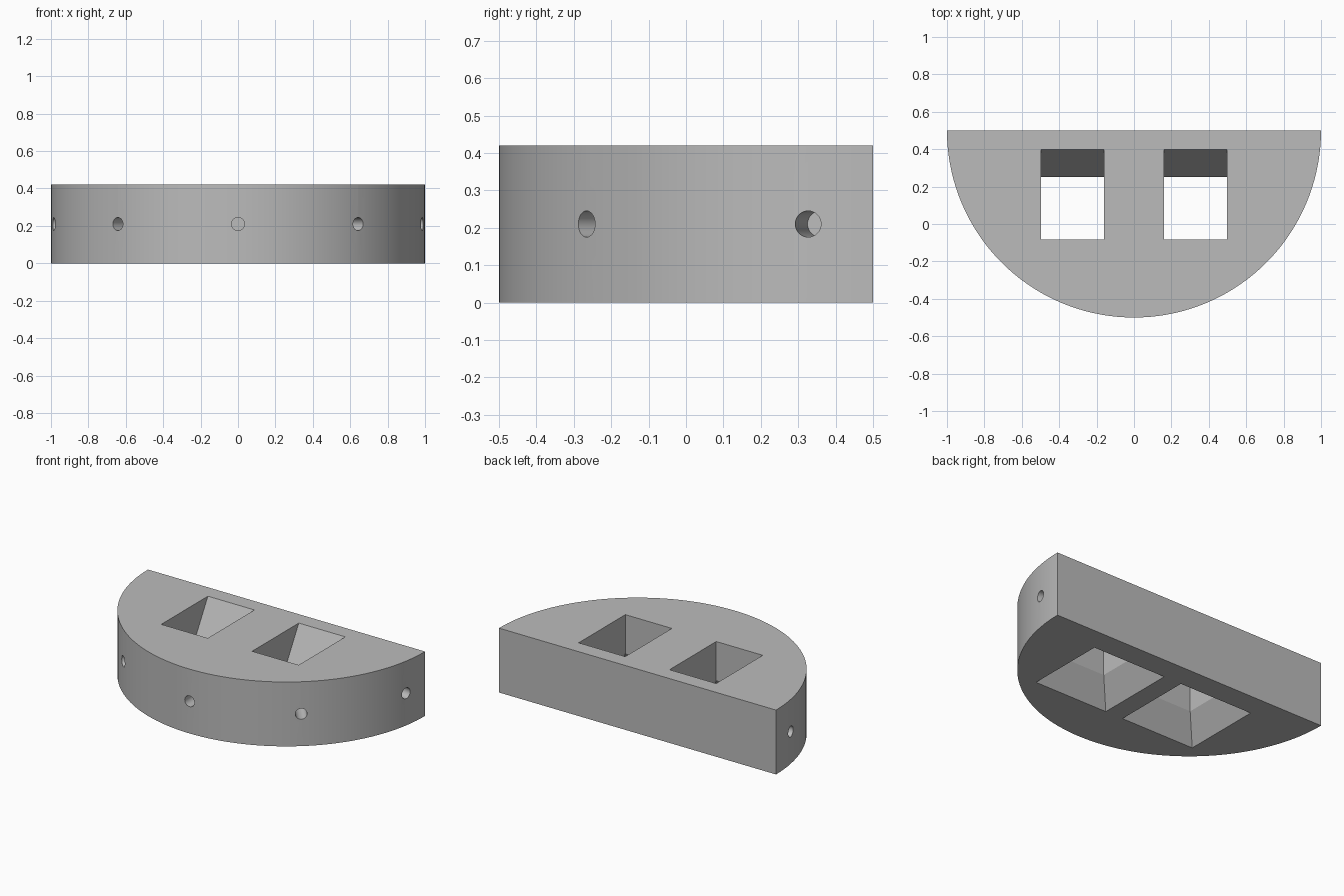
import bpy, bmesh
from math import sin, cos, pi, radians, tan
from mathutils import Matrix, Vector

cube = bpy.data.objects.get("Cube")
if cube:
    bpy.data.objects.remove(cube)

HEIGHT = 0.42
CENTRE_Y = 0.5      # centre of the half disc's arc
RIDGE_Z = 0.167     # height where the shaft walls change slope
SLOPE = tan(radians(30))

grey = bpy.data.materials.new("plain grey")
grey.use_nodes = True
colour = (0.5, 0.5, 0.5, 1)
grey.diffuse_color = colour
grey.node_tree.nodes["Principled BSDF"].inputs["Base Color"].default_value = colour


def make_object(name, bm):
    bmesh.ops.recalc_face_normals(bm, faces=bm.faces)
    mesh = bpy.data.meshes.new(name)
    bm.to_mesh(mesh)
    bm.free()
    mesh.materials.append(grey)
    obj = bpy.data.objects.new(name, mesh)
    bpy.context.collection.objects.link(obj)
    return obj


def loft(name, rings):
    """Solid through matching closed rings of points."""
    bm = bmesh.new()
    loops = [[bm.verts.new(p) for p in ring] for ring in rings]
    n = len(loops[0])
    for low, high in zip(loops, loops[1:]):
        for i in range(n):
            j = (i + 1) % n
            bm.faces.new((low[i], low[j], high[j], high[i]))
    bm.faces.new(loops[0])
    bm.faces.new(loops[-1])
    return make_object(name, bm)


def rectangle(x, half, y0, y1, z):
    return [(x - half, y0, z), (x + half, y0, z), (x + half, y1, z), (x - half, y1, z)]


# Half disc body
steps = 72
arc = [(cos(pi + pi * i / steps), CENTRE_Y + sin(pi + pi * i / steps)) for i in range(steps + 1)]
body = loft("half_disc_body", [[(x, y, z) for x, y in arc] for z in (0, HEIGHT)])

cutters = []

# Square shafts: flared below the ridge, leaning back wall above it
half, front, back, over = 0.168, -0.083, 0.252, 0.02
flare = (RIDGE_Z + over) * SLOPE
lean = (HEIGHT + over - RIDGE_Z) * SLOPE
for side in (-1, 1):
    x = side * 0.328
    cutters.append(loft("shaft_cutter", [
        rectangle(x, half + flare, front - flare, back + flare, -over),
        rectangle(x, half, front, back, RIDGE_Z),
        rectangle(x, half, front, back + lean, HEIGHT + over)]))

# Round blind holes spaced around the rim
depth, out = 0.19, 0.05
for degrees in range(-80, 81, 40):
    a = radians(degrees)
    outward = Vector((sin(a), -cos(a), 0))
    middle = Vector((0, CENTRE_Y, HEIGHT / 2)) + outward * (1 + (out - depth) / 2)
    bm = bmesh.new()
    bmesh.ops.create_cone(
        bm, cap_ends=True, segments=32, radius1=0.035, radius2=0.035, depth=depth + out,
        matrix=Matrix.Translation(middle) @ outward.to_track_quat('Z', 'Y').to_matrix().to_4x4())
    cutters.append(make_object("rim_hole_cutter", bm))

# Cut all the openings into the body
bpy.ops.object.select_all(action='DESELECT')
bpy.context.view_layer.objects.active = body
body.select_set(True)
for cutter in cutters:
    cutter.hide_render = True
    cut = body.modifiers.new("opening", 'BOOLEAN')
    cut.operation = 'DIFFERENCE'
    cut.solver = 'EXACT'
    cut.object = cutter
    bpy.ops.object.modifier_apply(modifier=cut.name)
    bpy.data.objects.remove(cutter)

bpy.ops.object.shade_smooth_by_angle(angle=radians(25))
